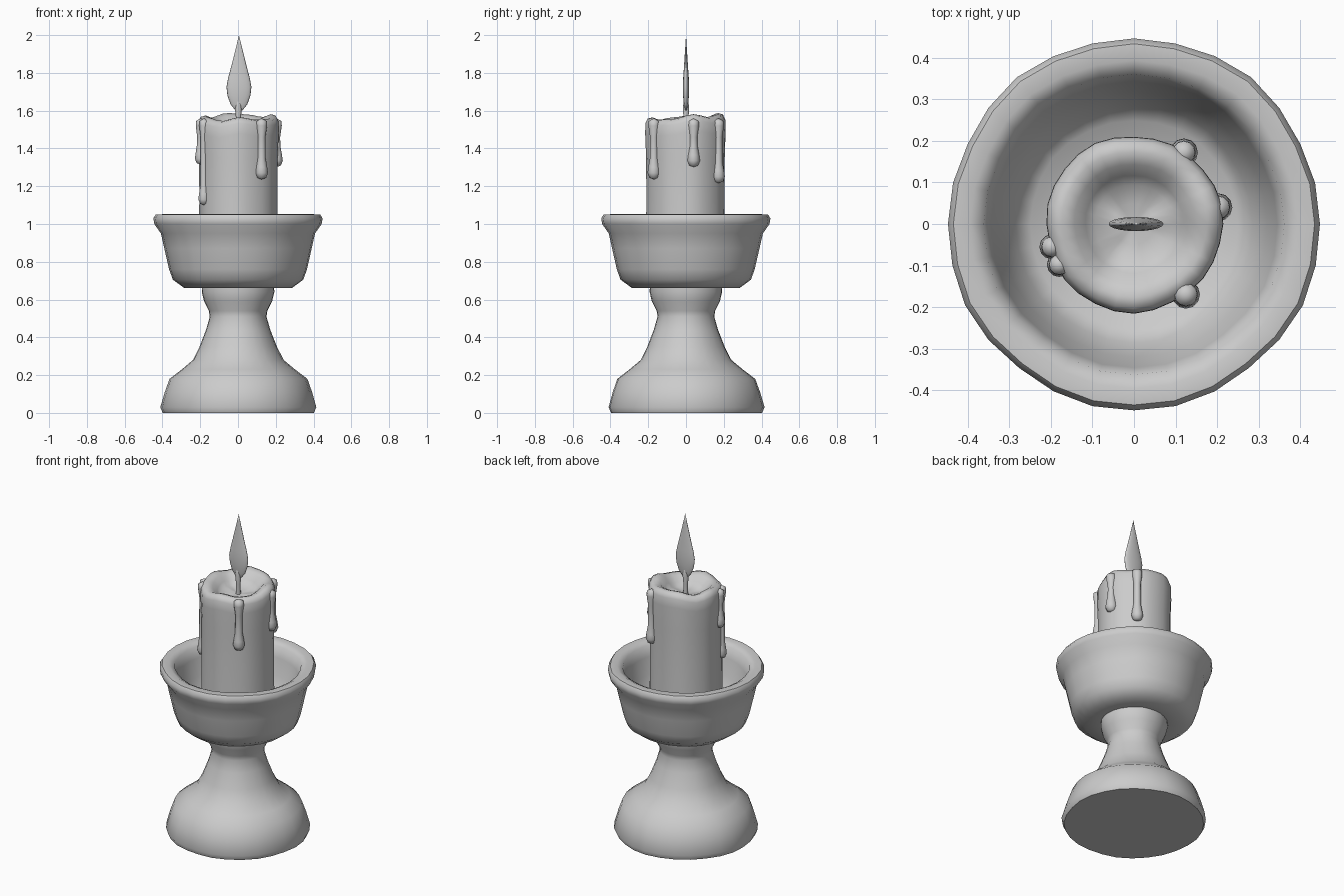
import bpy, bmesh, math

mat = bpy.data.materials.new("plain_grey")
mat.diffuse_color = (0.6, 0.6, 0.6, 1)


def lathe(name, profile, segs=28, at=(0, 0), squash=1.0, warp=None, angle=50):
    """Spin (radius, z) points; warp(a, r, z) returns a changed (r, z)."""
    bm = bmesh.new()
    rings = []
    for r, z in profile:
        if r == 0:
            rings.append([bm.verts.new((at[0], at[1], z))])
            continue
        ring = []
        for i in range(segs):
            a = 2 * math.pi * i / segs
            rr, zz = warp(a, r, z) if warp else (r, z)
            ring.append(bm.verts.new((at[0] + rr * math.cos(a),
                                      at[1] + rr * math.sin(a) * squash, zz)))
        rings.append(ring)
    for lo, hi in zip(rings, rings[1:]):
        for i in range(segs):
            j = (i + 1) % segs
            if len(lo) == 1:
                bm.faces.new((lo[0], hi[j], hi[i]))
            elif len(hi) == 1:
                bm.faces.new((lo[i], lo[j], hi[0]))
            else:
                bm.faces.new((lo[i], lo[j], hi[j], hi[i]))
    bmesh.ops.recalc_face_normals(bm, faces=bm.faces)
    me = bpy.data.meshes.new(name)
    bm.to_mesh(me)
    bm.free()
    me.materials.append(mat)
    me.shade_smooth()
    me.set_sharp_from_angle(angle=math.radians(angle))
    ob = bpy.data.objects.new(name, me)
    bpy.context.collection.objects.link(ob)
    return ob


# Hand-made unevenness of the holder
def uneven(a, r, z):
    k = 0.006 * math.sin(5 * a + 3 * z) + 0.004 * math.sin(9 * a + 1 + 5 * z)
    return r * (1 + k), z


# Foot and stem
lathe("foot_and_stem", [(0, 0), (0.40, 0), (0.413, 0.03), (0.39, 0.11), (0.365, 0.18),
                        (0.30, 0.23), (0.24, 0.28), (0.205, 0.35), (0.17, 0.44),
                        (0.15, 0.51), (0.155, 0.54), (0.18, 0.59), (0.192, 0.64),
                        (0.19, 0.68), (0, 0.68)], warp=uneven)

# Bowl, with thick rim and open inside
lathe("bowl", [(0, 0.66), (0.20, 0.66), (0.285, 0.661), (0.345, 0.705), (0.365, 0.76),
               (0.39, 0.87), (0.408, 0.95), (0.443, 1.0), (0.448, 1.03), (0.435, 1.05),
               (0.395, 1.052), (0.362, 1.035), (0.345, 0.97), (0.32, 0.87),
               (0.285, 0.79), (0.25, 0.75), (0, 0.745)], warp=uneven)


# Candle body: upper edge melted, higher at the back
def melted(a, r, z):
    r *= 1 + 0.012 * math.sin(3 * a + 1) + 0.008 * math.sin(7 * a)
    if z > 1.45:
        f = min(1, r / 0.15)
        z += f * (0.013 * math.sin(a) + 0.008 * math.sin(4 * a + 1) + 0.004 * math.sin(7 * a))
    return r, z


lathe("candle", [(0, 0.74), (0.212, 0.74), (0.208, 0.95), (0.207, 1.15), (0.208, 1.35),
                 (0.213, 1.48), (0.212, 1.535), (0.20, 1.56), (0.175, 1.567), (0.145, 1.555),
                 (0.118, 1.525), (0.095, 1.505), (0.05, 1.498), (0, 1.497)],
      warp=melted, angle=60)

# Wax drips: x, y, height of the drop, drop radius
drips = [(0.125, -0.17, 1.27, 0.034), (0.203, 0.04, 1.335, 0.034),
         (0.12, 0.172, 1.25, 0.034), (-0.198, -0.055, 1.345, 0.030),
         (-0.180, -0.098, 1.13, 0.030)]
for i, (x, y, z, r) in enumerate(drips):
    lathe("wax_drip_%d" % (i + 1),
          [(0, z - r), (r * 0.7, z - r * 0.75), (r, z), (r * 0.88, z + 0.03),
           (r * 0.62, z + 0.08), (r * 0.6, 1.46), (r * 0.85, 1.52),
           (r * 0.8, 1.545), (0, 1.56)], segs=12, at=(x, y), angle=80)

# Wick
lathe("wick", [(0, 1.48), (0.015, 1.48), (0.013, 1.56), (0.018, 1.61),
               (0.013, 1.65), (0, 1.685)], segs=10, at=(0.002, 0), angle=80)

# Flat flame
lathe("flame", [(0, 1.59), (0.022, 1.605), (0.045, 1.635), (0.061, 1.68), (0.066, 1.725),
                (0.058, 1.77), (0.042, 1.83), (0.027, 1.89), (0.012, 1.95), (0, 2.0)],
      segs=20, at=(0.005, 0), squash=0.26, angle=100)
